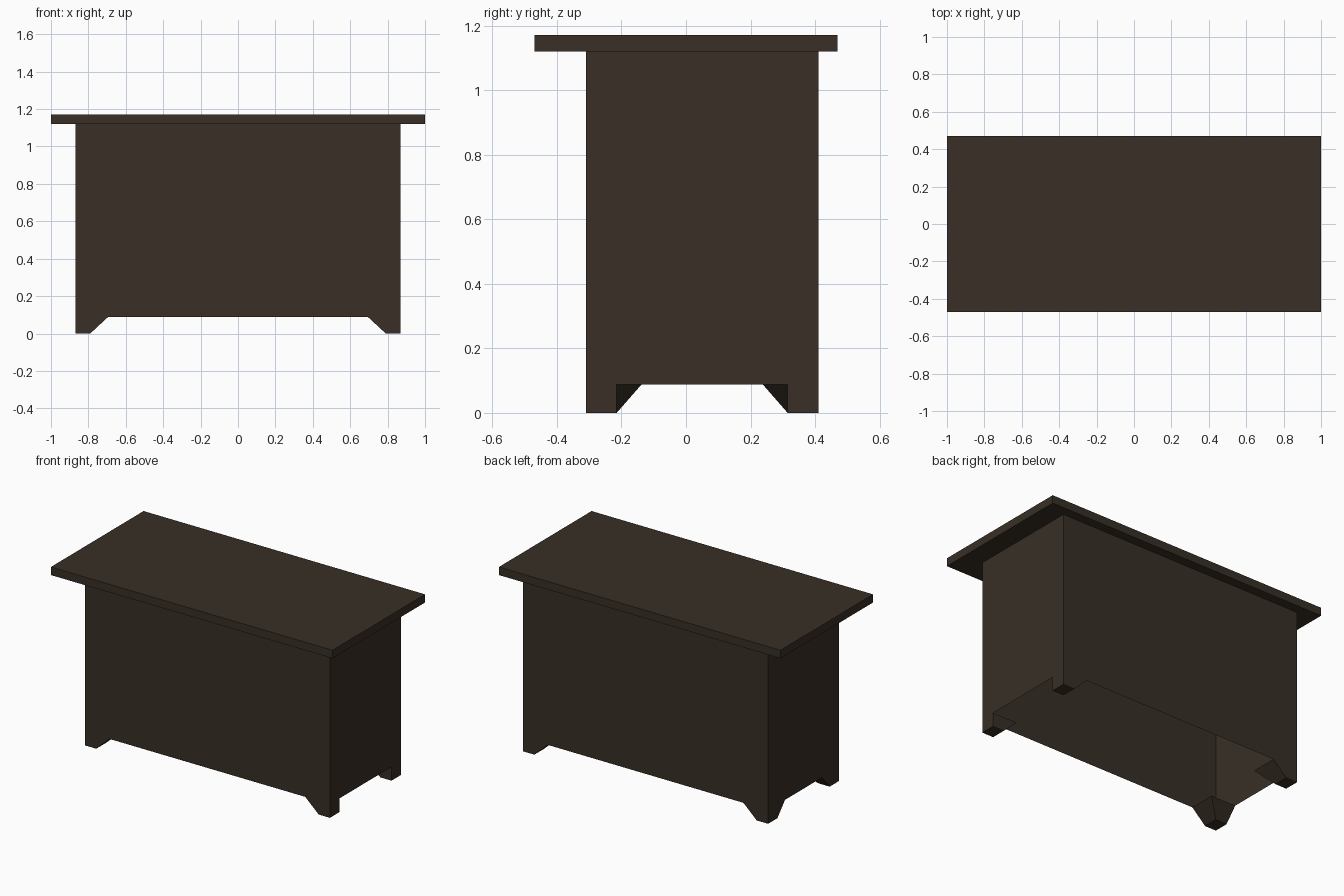
import bpy
import bmesh

cube = bpy.data.objects.get("Cube")
if cube:
    bpy.data.objects.remove(cube, do_unlink=True)

# Dark wood
wood = bpy.data.materials.new("dark_wood")
wood.use_nodes = True
colour = (0.040, 0.028, 0.019, 1)
wood.diffuse_color = colour
bsdf = next(n for n in wood.node_tree.nodes if n.type == 'BSDF_PRINCIPLED')
bsdf.inputs["Base Color"].default_value = colour

SIDE, FRONT, BACK = 0.87, -0.31, 0.41   # outer faces of the body
FLOOR, BODY_TOP, TOP = 0.088, 1.12, 1.172


def rect(x0, x1, y0, y1, z):
    return [(x0, y0, z), (x1, y0, z), (x1, y1, z), (x0, y1, z)]


def frustum(name, lower, upper, cap_bottom=True, cap_top=True):
    """Join two rectangles with four walls and optional caps."""
    bm = bmesh.new()
    lo = [bm.verts.new(p) for p in lower]
    hi = [bm.verts.new(p) for p in upper]
    for i in range(4):
        j = (i + 1) % 4
        bm.faces.new((lo[i], lo[j], hi[j], hi[i]))
    if cap_bottom:
        bm.faces.new(lo[::-1])
    if cap_top:
        bm.faces.new(hi)
    mesh = bpy.data.meshes.new(name)
    bm.to_mesh(mesh)
    bm.free()
    mesh.materials.append(wood)
    obj = bpy.data.objects.new(name, mesh)
    bpy.context.collection.objects.link(obj)
    return obj


# Counter top with an overhang, deeper at the front
frustum("counter_top", rect(-1, 1, -0.47, 0.47, BODY_TOP),
        rect(-1, 1, -0.47, 0.47, TOP))

# Hollow body, open underneath
frustum("body", rect(-SIDE, SIDE, FRONT, BACK, FLOOR),
        rect(-SIDE, SIDE, FRONT, BACK, BODY_TOP), False, False)

# Feet: all slope along the length, only the right pair also slope in depth
for side, x_sign in (("left", 1), ("right", -1)):
    for end, y_out, y_sign in (("front", FRONT, 1), ("back", BACK, -1)):
        def outline(length, depth, z):
            xs = sorted((x_sign * SIDE, x_sign * (SIDE - length)))
            ys = sorted((y_out, y_out + y_sign * depth))
            return rect(*xs, *ys, z)

        top_depth = 0.095 if side == "left" else 0.172
        frustum(f"{end}_{side}_foot", outline(0.08, 0.095, 0),
                outline(0.175, top_depth, FLOOR), True, False)
